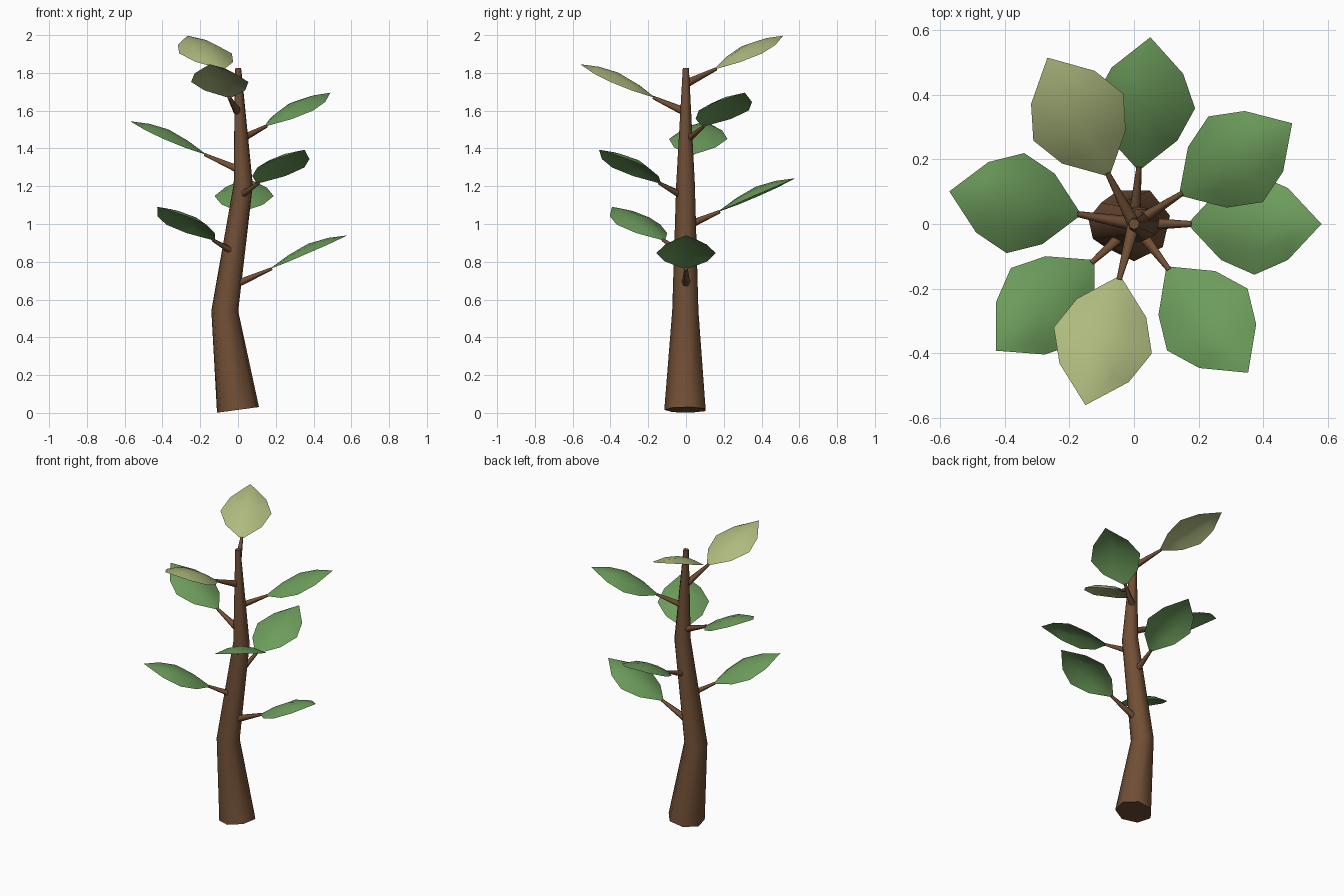
import bpy, bmesh, math
from mathutils import Vector, Matrix

if "Cube" in bpy.data.objects:
    bpy.data.objects.remove(bpy.data.objects["Cube"])


def material(name, rgb):
    m = bpy.data.materials.new(name)
    m.diffuse_color = (*rgb, 1)
    m.use_nodes = True
    m.node_tree.nodes["Principled BSDF"].inputs["Base Color"].default_value = m.diffuse_color
    return m


bark = material("bark brown", (0.165, 0.078, 0.036))
green = material("leaf green", (0.15, 0.33, 0.105))
pale = material("young leaf green", (0.42, 0.49, 0.21))


def add_object(name, bm, mat):
    bmesh.ops.recalc_face_normals(bm, faces=bm.faces) if mat is bark else None
    mesh = bpy.data.meshes.new(name)
    bm.to_mesh(mesh)
    bm.free()
    mesh.materials.append(mat)
    ob = bpy.data.objects.new(name, mesh)
    bpy.context.collection.objects.link(ob)
    for p in mesh.polygons:
        p.use_smooth = len(p.vertices) == 4   # end caps stay flat
    return ob


def tube(name, path, sides, mat, start=0.0):
    """Tapered tube through (point, radius, axis) rings."""
    bm = bmesh.new()
    rings = []
    for p, r, axis in path:
        axis = Vector(axis).normalized()
        u = Vector((0, 1, 0)) if abs(axis.y) < 0.3 else Vector((0, 0, 1))
        u = (u - axis * u.dot(axis)).normalized()
        v = axis.cross(u)
        rings.append([bm.verts.new(Vector(p) + r * (
            u * math.cos(start + math.tau * i / sides)
            + v * math.sin(start + math.tau * i / sides)))
            for i in range(sides)])
    for a, b in zip(rings, rings[1:]):
        for i in range(sides):
            j = (i + 1) % sides
            bm.faces.new((a[i], a[j], b[j], b[i]))
    bm.faces.new(rings[0][::-1])
    bm.faces.new(rings[-1])
    return add_object(name, bm, mat)


# Crooked seven-sided trunk
tube("trunk", [
    ((0, 0, 0.016), 0.115, (-0.135, 0, 1)),
    ((-0.07, 0, 0.54), 0.073, (0.01, 0, 1)),
    ((0.028, 0, 1.21), 0.052, (0.05, 0, 1)),
    ((0, 0, 1.825), 0.017, (-0.04, 0, 1))], 7, bark, math.pi)


def leaf(name, angle, base_z, mat):
    """Arched sheet, pointed at both ends, running outward and upward."""
    rows, cols = 4, 4
    bm = bmesh.new()
    grid = []
    for i in range(rows + 1):
        t = i / rows
        w = math.sin(math.pi * t)
        r, z = 0.165 + 0.415 * t, base_z + 0.18 * t
        if i in (0, rows):
            grid.append([bm.verts.new((r, 0, z))] * (cols + 1))
            continue
        row = []
        for j in range(cols + 1):
            s = 2 * j / cols - 1
            row.append(bm.verts.new((r, 0.157 * w * s,
                                     z - 0.004 + 0.05 * w * (1 - s * s))))
        grid.append(row)
    for a, b in zip(grid, grid[1:]):
        for j in range(cols):
            quad = list(dict.fromkeys((a[j], b[j], b[j + 1], a[j + 1])))
            bm.faces.new(quad)
    bm.transform(Matrix.Rotation(angle, 4, 'Z'))
    ob = add_object(name, bm, mat)
    for p in ob.data.polygons:
        p.use_smooth = True


# Eight leaves on stems, spiralling up the trunk
for k in range(8):
    ang = math.radians(-137.5 * k)
    out = Vector((math.cos(ang), math.sin(ang), 0))
    z = 0.76 + 0.151 * k
    a = out * 0.01 + Vector((0, 0, z - 0.07))
    b = out * 0.18 + Vector((0, 0, z + 0.004))
    tube(f"stem_{k + 1}", [(a, 0.022, b - a), (b, 0.009, b - a)], 6, bark)
    leaf(f"leaf_{k + 1}", ang, z, pale if k >= 6 else green)
